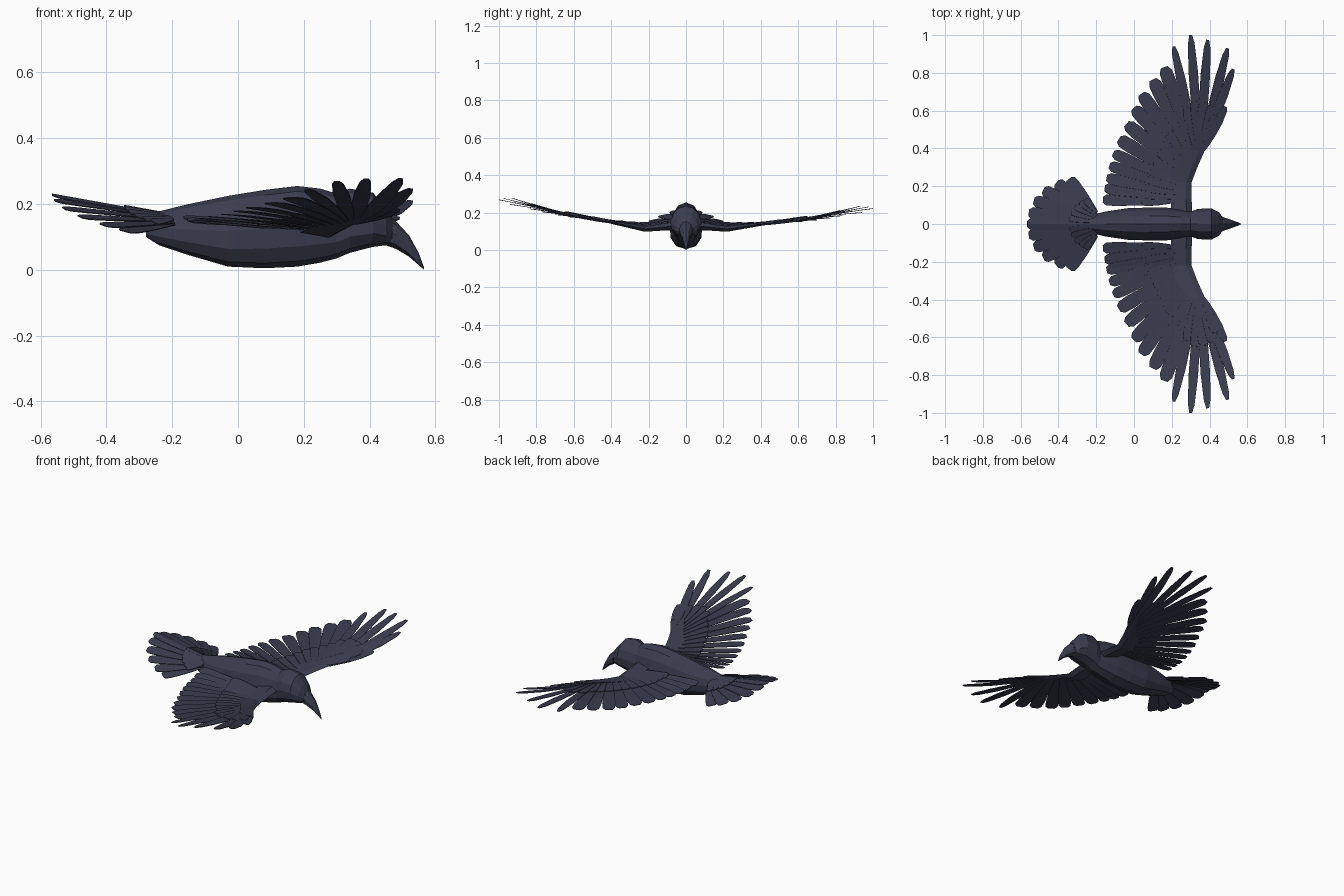
import bpy, bmesh, math
from mathutils import Vector

if "Cube" in bpy.data.objects:
    bpy.data.objects.remove(bpy.data.objects["Cube"])

mat = bpy.data.materials.new("dark_plumage")
mat.diffuse_color = (0.043, 0.046, 0.078, 1)
mat.use_nodes = True
mat.node_tree.nodes["Principled BSDF"].inputs["Base Color"].default_value = mat.diffuse_color

def finish(bm, name, thickness=0):
    bmesh.ops.recalc_face_normals(bm, faces=bm.faces)
    me = bpy.data.meshes.new(name)
    bm.to_mesh(me)
    bm.free()
    ob = bpy.data.objects.new(name, me)
    bpy.context.collection.objects.link(ob)
    me.materials.append(mat)
    if thickness:
        mod = ob.modifiers.new("thickness", 'SOLIDIFY')
        mod.thickness = thickness
        mod.offset = 0
    return ob

def loft(name, rings):
    bm = bmesh.new()
    loops = [[bm.verts.new(p) for p in ring] for ring in rings]
    for a, b in zip(loops, loops[1:]):
        for i in range(len(a)):
            j = (i + 1) % len(a)
            bm.faces.new((a[i], a[j], b[j], b[i]))
    bm.faces.new(loops[0])
    bm.faces.new(loops[-1])
    return finish(bm, name)

def body_ring(x, bottom, top, w, n=12):
    # egg section, fuller at the belly than along the back
    mid, half = (bottom + top) / 2, (top - bottom) / 2
    ring = []
    for k in range(n):
        a = 2 * math.pi * k / n + math.pi / 2
        s, c = math.sin(a), math.cos(a)
        c = math.copysign(abs(c) ** 0.88, c)
        ring.append((x, w * c * (1 - 0.13 * s), mid + half * s))
    return ring

# Body and head: x, bottom, top, half width
body = [(-.28, .10, .14, .025), (-.24, .075, .178, .045), (-.15, .045, .2, .066),
        (-.03, .01, .225, .084), (.08, .005, .243, .087), (.18, .01, .255, .086),
        (.25, .022, .247, .076), (.30, .035, .232, .066), (.34, .052, .247, .08),
        (.41, .07, .235, .083), (.45, .075, .188, .062), (.47, .08, .155, .035)]
loft("body", [body_ring(*s) for s in body])

# Hooked beak
beak = [(.44, .078, .175, .045), (.48, .064, .148, .034), (.52, .04, .105, .02),
        (.55, .014, .05, .009), (.566, 0, .006, .002)]
loft("beak", [body_ring(*s, n=8) for s in beak])

POINTED = [(0, .35), (.4, .95), (.7, 1), (.93, .7), (1, .3)]
BLUNT = [(0, .35), (.45, .8), (.82, 1), (.95, .92), (1, .5)]

def feather(bm, root, tip, width, shape, zfun, side=1, lift=0.0, louver=0.12):
    root, tip = Vector(root), Vector(tip)
    d = tip - root
    perp = Vector((-d.y, d.x)).normalized()
    rows = []
    for s, f in shape:
        row = []
        for e in (-1, 0, 1):
            o = e * f * width / 2
            p = root + d * s + perp * o
            z = zfun(p.x, p.y) + lift + louver * o
            row.append(bm.verts.new((p.x, p.y * side, z)))
        rows.append(row)
    for a, b in zip(rows, rows[1:]):
        for i in (0, 1):
            bm.faces.new((a[i], a[i + 1], b[i + 1], b[i]))

def along(path, t):
    t *= len(path) - 1
    i = min(int(t), len(path) - 2)
    return Vector(path[i]).lerp(Vector(path[i + 1]), t - i)

# Wing feather tips from the leading primary to the innermost secondary
tips = [(.485, .62), (.525, .82), (.495, .93), (.39, .975), (.3, 1), (.21, .94),
        (.16, .83), (.10, .765), (.04, .69), (0, .615), (-.04, .53), (-.08, .45),
        (-.11, .375), (-.13, .31), (-.145, .245), (-.155, .19), (-.165, .128)]
root_path = [(.355, .375), (.35, .37), (.33, .34), (.28, .28), (.24, .19), (.21, .12)]

for side, label, slope in ((-1, "right", .2), (1, "left", .14)):
    def wing_z(x, y):
        z = .135 - .1 * min(y, .22) + slope * max(0, y - .22)
        # twist: the trailing edge droops towards the tip, the leading edge lifts
        if x < .3:
            return z + (.08 - .3 * max(0, y - .2)) * (.3 - x)
        return z + max(-.05, (y - .7) * .5) * (x - .3)

    # Flight feathers and a shorter covert layer on top
    flight, coverts = bmesh.new(), bmesh.new()
    for i, tip in enumerate(tips):
        tip = Vector(tip)
        root = along(root_path, i / (len(tips) - 1))
        primary = i < 6
        width = .05 if primary else (.074 if i < 12 else .062)
        feather(flight, root, tip, width, POINTED if primary else BLUNT, wing_z, side)
        feather(coverts, root, root.lerp(tip, .45), .045 if i < 2 else .056,
                BLUNT, wing_z, side, .006)
    finish(flight, label + "_flight_feathers", .003)
    finish(coverts, label + "_covert_feathers", .003)

    # Wing arm: y, leading x, trailing x, thickness
    arm = [(.03, .31, .2, .05), (.13, .305, .195, .036), (.22, .305, .19, .03),
           (.3, .335, .22, .024), (.39, .375, .29, .018), (.5, .415, .36, .008)]
    rings = []
    for y, lead, trail, t in arm:
        z = wing_z(.3, y)
        rings.append([(lead, y * side, z), (lead - .03, y * side, z + t / 2),
                      (trail, y * side, z + .012), (trail, y * side, z),
                      (lead - .03, y * side, z - t / 2)])
    loft(label + "_wing_arm", rings)

# Fanned, arched tail
def tail_z(x, y):
    return .165 + .18 * (-.2 - x) - .27 * abs(y)

tail_half = [(-.565, 0), (-.557, .06), (-.53, .125), (-.48, .18), (-.41, .22), (-.345, .238)]
tail, tail_cov = bmesh.new(), bmesh.new()
for i, tip in enumerate(tail_half):
    for side in ((1,) if i == 0 else (1, -1)):
        root = Vector((-.2, .012 * i))
        feather(tail, root, tip, .068, BLUNT, tail_z, side, -.002 * i, 0 if i == 0 else -.1)
        feather(tail_cov, root, root.lerp(Vector(tip), .4), .035, BLUNT, tail_z, side, .005)
finish(tail, "tail_feathers", .003)
finish(tail_cov, "tail_coverts", .003)
